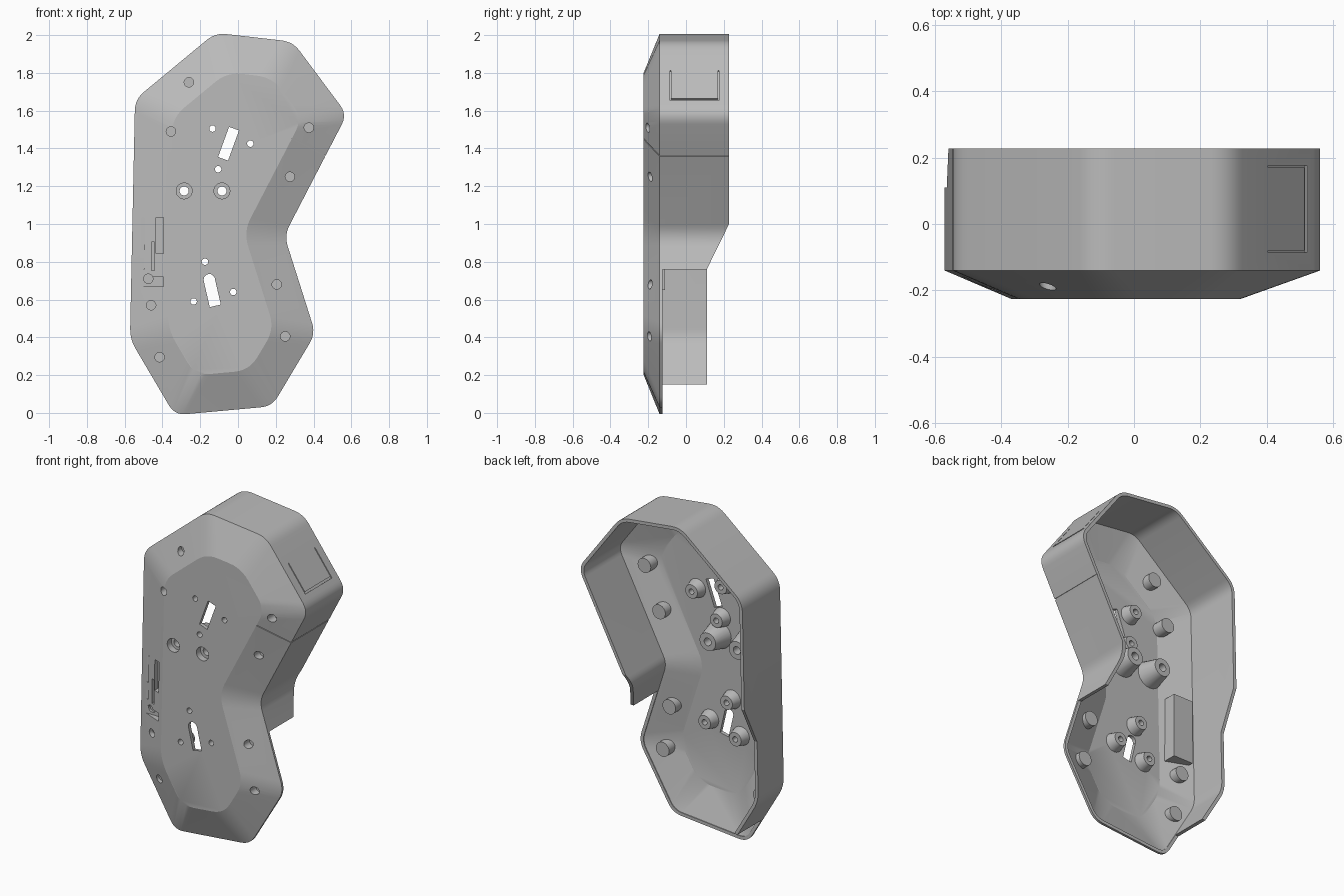
import bpy, bmesh
from math import radians
from mathutils import Matrix, Vector

cube = bpy.data.objects.get("Cube")
if cube:
    bpy.data.objects.remove(cube, do_unlink=True)

grey = bpy.data.materials.new("plain_grey")
grey.use_nodes = True
colour = (0.5, 0.5, 0.5, 1)
grey.diffuse_color = colour
grey.node_tree.nodes["Principled BSDF"].inputs["Base Color"].default_value = colour

# Front outline (x, z), clockwise
OUTLINE = [Vector(p) for p in [
    (-0.12, 2.012), (0.29, 1.965), (0.577, 1.58), (0.245, 0.94), (0.41, 0.42),
    (0.18, 0.035), (-0.335, -0.012), (-0.572, 0.39), (-0.545, 1.66)]]


def make_object(name, bm):
    bmesh.ops.recalc_face_normals(bm, faces=bm.faces)
    mesh = bpy.data.meshes.new(name)
    bm.to_mesh(mesh)
    bm.free()
    mesh.materials.append(grey)
    obj = bpy.data.objects.new(name, mesh)
    bpy.context.collection.objects.link(obj)
    return obj


def ring(inset, y, rounding, steps=6):
    """Outline moved inward, with rounded corners, at depth y."""
    n = len(OUTLINE)
    moved = []
    for i, p in enumerate(OUTLINE):
        a = (p - OUTLINE[i - 1]).normalized()
        b = (OUTLINE[(i + 1) % n] - p).normalized()
        na, nb = Vector((a.y, -a.x)), Vector((b.y, -b.x))
        moved.append(p + inset * (na + nb) / (1 + na.dot(nb)))
    points = []
    for i, p in enumerate(moved):
        start = p + (moved[i - 1] - p).normalized() * rounding
        end = p + (moved[(i + 1) % n] - p).normalized() * rounding
        for k in range(steps + 1):
            t = k / steps
            q = start * (1 - t) ** 2 + p * 2 * t * (1 - t) + end * t * t
            points.append(Vector((q.x, y, q.y)))
    return points


def loft(name, rings):
    bm = bmesh.new()
    rows = [[bm.verts.new(p) for p in r] for r in rings]
    n = len(rows[0])
    for low, high in zip(rows, rows[1:]):
        for i in range(n):
            j = (i + 1) % n
            bm.faces.new((low[i], low[j], high[j], high[i]))
    bm.faces.new(rows[0])
    bm.faces.new(rows[-1])
    return make_object(name, bm)


def box(bm, centre, size, turn=0, tilt=0):
    m = (Matrix.Translation(centre) @ Matrix.Rotation(radians(turn), 4, 'Y')
         @ Matrix.Rotation(radians(tilt), 4, 'Z') @ Matrix.Diagonal((*size, 1)))
    bmesh.ops.create_cube(bm, size=1, matrix=m)


def peg(bm, spot, r_front, r_back, y0, y1):
    """Cylinder or cone along y from y0 to y1."""
    m = (Matrix.Translation((spot[0], (y0 + y1) / 2, spot[1]))
         @ Matrix.Rotation(radians(-90), 4, 'X'))
    bmesh.ops.create_cone(bm, cap_ends=True, segments=24, radius1=r_front,
                          radius2=r_back, depth=y1 - y0, matrix=m)


def cut(target, cutter):
    mod = target.modifiers.new("cut", 'BOOLEAN')
    mod.operation = 'DIFFERENCE'
    mod.solver = 'EXACT'
    mod.use_self = True
    mod.object = cutter
    bpy.context.view_layer.objects.active = target
    bpy.ops.object.modifier_apply(modifier=mod.name)
    bpy.data.objects.remove(cutter, do_unlink=True)


# Feature positions on the front plate (x, z)
FASTENERS = [(-0.26, 1.75), (-0.355, 1.49), (0.375, 1.51), (0.275, 1.25),
             (0.205, 0.68), (0.25, 0.405), (-0.415, 0.295), (-0.46, 0.57)]
SCREWS = [(-0.135, 1.505), (0.065, 1.425), (-0.105, 1.29),
          (-0.175, 0.8), (-0.025, 0.64), (-0.235, 0.59)]
MOUNTS = [(-0.285, 1.175), (-0.085, 1.175)]

# Outer body and the hollow inside it
shell = loft("front_shell", [ring(0, 0.228, 0.06), ring(0, -0.14, 0.06),
                             ring(0.2, -0.226, 0.08)])
hollow = loft("hollow", [ring(0.02, 0.3, 0.05), ring(0.02, -0.13, 0.05),
                         ring(0.21, -0.203, 0.08)])

# Solid features left standing inside: pegs, screw bosses, mounts, switch block
bm = bmesh.new()
for spot in FASTENERS:
    peg(bm, spot, 0.045, 0.045, -0.3, -0.127)
cut(hollow, make_object("pegs", bm))
bm = bmesh.new()
for spot in SCREWS:
    peg(bm, spot, 0.065, 0.042, -0.23, -0.145)
cut(hollow, make_object("screw_bosses", bm))
bm = bmesh.new()
for spot in MOUNTS:
    peg(bm, spot, 0.09, 0.055, -0.23, -0.09)
cut(hollow, make_object("mounts", bm))
bm = bmesh.new()
box(bm, (-0.453, -0.21, 0.85), (0.135, 0.2, 0.4))
cut(hollow, make_object("switch_block", bm))
cut(shell, hollow)

# Sloped back edge of the walls
bm = bmesh.new()
profile = [(0.11, -0.2), (0.11, 0.76), (0.228, 1.0), (0.4, 1.35), (0.4, -0.2)]
face = bm.faces.new([bm.verts.new((-1, y, z)) for y, z in profile])
side = bmesh.ops.extrude_face_region(bm, geom=[face])
bmesh.ops.translate(bm, vec=(2, 0, 0),
                    verts=[g for g in side["geom"] if isinstance(g, bmesh.types.BMVert)])
cut(shell, make_object("back_slope", bm))

# Lower opening on the left and along the bottom
bm = bmesh.new()
box(bm, (0.35, 0.175, 0.28), (1.3, 0.6, 0.96))
cut(shell, make_object("side_opening", bm))
bm = bmesh.new()
box(bm, (0, 0.175, -0.1), (2, 0.6, 0.5))
cut(shell, make_object("bottom_opening", bm))

# Through holes, blind fastener holes and mount counterbores
bm = bmesh.new()
for spot in SCREWS:
    peg(bm, spot, 0.017, 0.017, -0.3, 0)
for spot in MOUNTS:
    peg(bm, spot, 0.024, 0.024, -0.3, 0)
for spot in FASTENERS + [(-0.475, 0.71)]:
    peg(bm, spot, 0.025, 0.025, -0.3, -0.145)
cut(shell, make_object("holes", bm))
bm = bmesh.new()
for spot in MOUNTS:
    peg(bm, spot, 0.042, 0.042, -0.3, -0.185)
cut(shell, make_object("counterbores", bm))

# Two tilted slots through the plate
bm = bmesh.new()
box(bm, (-0.05, -0.2, 1.425), (0.056, 0.3, 0.17), 20)
box(bm, (-0.136, -0.2, 0.635), (0.06, 0.3, 0.14), -13)
cut(shell, make_object("slots", bm))
bm = bmesh.new()
peg(bm, (-0.152, 0.705), 0.03, 0.03, -0.35, -0.05)
cut(shell, make_object("slot_end", bm))

# Grooves over the switch block
bm = bmesh.new()
for x, z, w, h in [(-0.505, 0.95, 0.022, 0.17), (-0.415, 0.94, 0.04, 0.19),
                   (-0.45, 0.83, 0.018, 0.15), (-0.455, 0.695, 0.12, 0.05),
                   (-0.51, 0.79, 0.025, 0.06)]:
    box(bm, (x, -0.23, z), (w, 0.14, h))
cut(shell, make_object("switch_grooves", bm))

# Thin panel outline on the upper left wall
bm = bmesh.new()
for y in (-0.083, 0.173):
    box(bm, (0.46, y, 1.737), (0.016, 0.006, 0.19), -36.7)
cut(shell, make_object("panel_sides", bm))
bm = bmesh.new()
box(bm, (0.518, 0.045, 1.66), (0.016, 0.262, 0.012), -36.7)
cut(shell, make_object("panel_bottom", bm))

# Seam across the left wall and its bevel
for centre, size, tilt in [((0.463, 0.04, 1.36), (0.012, 0.4, 0.006), 0),
                           ((0.374, -0.183, 1.406), (0.215, 0.012, 0.006), 23)]:
    bm = bmesh.new()
    box(bm, centre, size, 27.4, tilt)
    cut(shell, make_object("seam", bm))

# Smooth rounded corners, sharp edges elsewhere
bpy.ops.object.select_all(action='DESELECT')
shell.select_set(True)
bpy.context.view_layer.objects.active = shell
bpy.ops.object.shade_smooth_by_angle(angle=radians(20))
